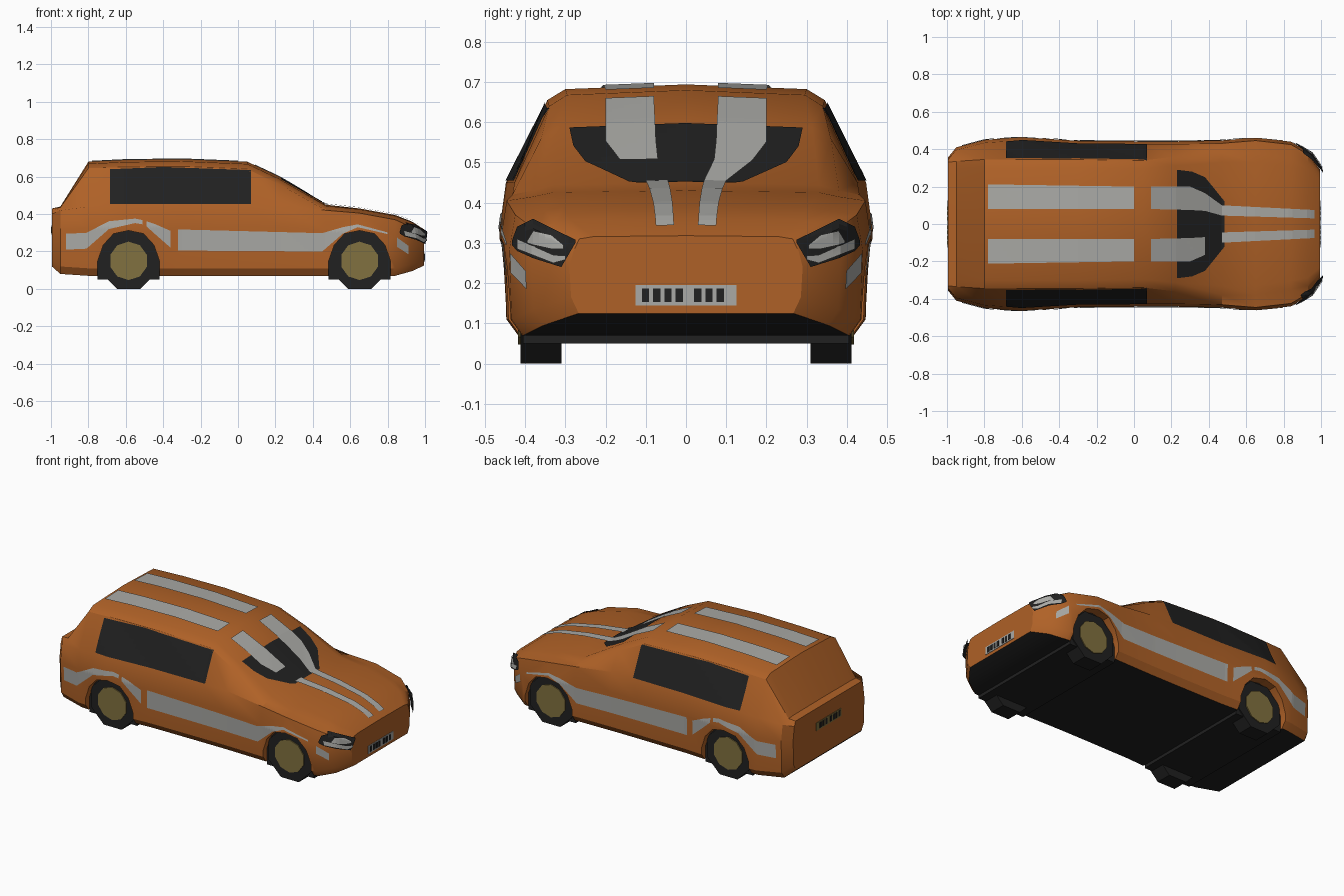
import bpy, bmesh, math
from mathutils import Vector
from mathutils.bvhtree import BVHTree

old = bpy.data.objects.get("Cube")
if old:
    bpy.data.objects.remove(old)


def material(name, r, g, b):
    m = bpy.data.materials.new(name)
    m.use_nodes = True
    m.diffuse_color = (r, g, b, 1)
    node = next(n for n in m.node_tree.nodes if n.type == 'BSDF_PRINCIPLED')
    node.inputs["Base Color"].default_value = (r, g, b, 1)
    node.inputs["Roughness"].default_value = 0.7
    return m


ORANGE = material("orange paint", 0.43, 0.12, 0.02)
BLACK = material("black", 0.015, 0.015, 0.015)
GREY = material("light grey", 0.40, 0.40, 0.38)
GOLD = material("dull gold", 0.22, 0.165, 0.05)


def finish(name, bm, *mats):
    mesh = bpy.data.meshes.new(name)
    bm.to_mesh(mesh)
    bm.free()
    for m in mats:
        mesh.materials.append(m)
    ob = bpy.data.objects.new(name, mesh)
    bpy.context.collection.objects.link(ob)
    return ob


def prism(name, outline, y0, y1, mat):
    """Extrude an x-z outline along y."""
    bm = bmesh.new()
    a = [bm.verts.new((x, y0, z)) for x, z in outline]
    b = [bm.verts.new((x, y1, z)) for x, z in outline]
    bm.faces.new(a)
    bm.faces.new(b)
    for i in range(len(a)):
        j = (i + 1) % len(a)
        bm.faces.new((a[i], a[j], b[j], b[i]))
    bmesh.ops.recalc_face_normals(bm, faces=bm.faces)
    return finish(name, bm, mat)


def polygon(cx, cz, r, n):
    turn = math.pi / n
    return [(cx + r * math.cos(turn * (2 * i + 1)), cz + r * math.sin(turn * (2 * i + 1)))
            for i in range(n)]


def section(x, width, sill, belt, edge_y, edge_z, top):
    """Closed body cross-section, from the sill over the roof to the other sill."""
    rocker = sill + .04
    half = [(width * .92, sill), (width * .985, rocker),
            (width, rocker + .65 * (belt - rocker)), (width * .965, belt),
            (edge_y, edge_z), (edge_y * .87, edge_z + .7 * (top - edge_z))]
    ring = half + [(0, top)] + [(-y, z) for y, z in reversed(half)]
    return [Vector((x, y, z)) for y, z in ring]


# Body shell lofted along x: x, width, sill z, belt z, roof edge y and z, centre z
STATIONS = [
    (-.995, .355, .12, .40, .33, .43, .43),
    (-.95, .41, .08, .42, .335, .435, .44),
    (-.80, .45, .07, .44, .345, .645, .68),
    (-.60, .464, .07, .45, .345, .652, .69),
    (-.30, .445, .07, .45, .345, .655, .694),
    (.05, .442, .07, .45, .34, .64, .68),
    (.22, .442, .07, .45, .36, .56, .60),
    (.47, .447, .07, .42, .38, .43, .45),
    (.65, .462, .07, .405, .38, .415, .43),
    (.84, .44, .07, .37, .35, .38, .395),
    (.93, .385, .095, .33, .33, .35, .36),
    (.995, .29, .125, .28, .265, .31, .318),
]
bm = bmesh.new()
rings = [[bm.verts.new(p) for p in section(*s)] for s in STATIONS]
for a, b in zip(rings, rings[1:]):
    for i in range(len(a)):
        j = (i + 1) % len(a)
        f = bm.faces.new((a[i], a[j], b[j], b[i]))
        f.material_index = int(j == 0)      # the floor strip is black
bm.faces.new(rings[0])
bm.faces.new(rings[-1])
bmesh.ops.recalc_face_normals(bm, faces=bm.faces)
shell = BVHTree.FromBMesh(bm)
body = finish("body", bm, ORANGE, BLACK)

# Wheel arches, liners, tyres and hubs
HALF_ARCH = [(.165, .05), (.165, .15), (.135, .235), (.08, .295)]
ARCH = [(-x, z) for x, z in HALF_ARCH] + [(0, .312)] + HALF_ARCH[::-1]
SIDES = (("left", 1), ("right", -1))
for end, cx in (("rear", -.585), ("front", .65)):
    outline = [(cx + x, z) for x, z in ARCH]
    cutter = prism(end + "_arch_cutter", outline, -.6, .6, ORANGE)
    cutter.hide_render = True
    mod = body.modifiers.new(end + "_arch", 'BOOLEAN')
    mod.object = cutter
    mod.operation = 'DIFFERENCE'
    mod.solver = 'EXACT'
    bpy.context.view_layer.objects.active = body
    bpy.ops.object.modifier_apply(modifier=mod.name)
    bpy.data.objects.remove(cutter)
    prism(end + "_arch_liner", outline, -.405, .405, BLACK)
    for side, s in SIDES:
        name = end + "_" + side
        prism(name + "_tyre", polygon(cx, .15, .162, 8), s * .31, s * .412, BLACK)
        prism(name + "_hub", polygon(cx, .15, .103, 10), s * .38, s * .418, GOLD)

for ob in bpy.context.selected_objects:
    ob.select_set(False)
body.select_set(True)
bpy.context.view_layer.objects.active = body
bpy.ops.object.shade_smooth_by_angle(angle=math.radians(32))


def decal(name, stations, place, direction, mat, lift=.004, across=8):
    """Thin painted strip of (u, low, high) stations cast onto the shell."""
    d = Vector(direction)
    bm = bmesh.new()
    rows = []

    def row(u, lo, hi):
        pts = []
        for k in range(across + 1):
            p = Vector(place(u, lo + (hi - lo) * k / across))
            hit = shell.ray_cast(p - d * 3, d)[0] or shell.find_nearest(p)[0]
            pts.append(bm.verts.new(hit - d * lift))
        rows.append(pts)

    row(*stations[0])
    for a, b in zip(stations, stations[1:]):
        n = max(1, math.ceil(abs(b[0] - a[0]) / .02))
        for i in range(1, n + 1):
            row(*(p + (q - p) * i / n for p, q in zip(a, b)))
    for a, b in zip(rows, rows[1:]):
        for k in range(across):
            bm.faces.new((a[k], a[k + 1], b[k + 1], b[k]))
    bm.normal_update()
    if sum((f.normal for f in bm.faces), Vector()).dot(d) > 0:
        bmesh.ops.reverse_faces(bm, faces=bm.faces)
    return finish(name, bm, mat)


def side_decal(name, mat, *stations):
    for side, s in SIDES:
        decal(side + "_" + name, stations, lambda u, v: (u, s * .4, v), (0, -s, 0), mat)


def top_decal(name, s, *stations):
    decal(name, stations, lambda u, v: (u, s * v, .5), (0, 0, -1), GREY, .007)


def lamp_decal(name, mat, lift, *stations):
    for side, s in SIDES:
        decal(side + "_" + name, stations, lambda u, v: (.9, s * u, v), (-1, 0, 0), mat, lift)


# Windscreen and side windows
screen = [(x, -w, w) for x, w in ((.23, .29), (.31, .28), (.38, .25), (.485, .12))]
decal("windscreen", screen, lambda u, v: (u, v, .5), (0, 0, -1), BLACK, across=24)
side_decal("side_window", BLACK, (-.685, .455, .64), (-.4, .455, .652), (.07, .455, .635))

# Stripes along the sides
side_decal("rear_side_stripe", GREY, (-.92, .21, .295), (-.81, .215, .30),
           (-.69, .32, .362), (-.55, .352, .376), (-.51, .345, .368))
side_decal("rear_arch_stripe", GREY, (-.49, .335, .362), (-.44, .29, .345), (-.36, .22, .31))
side_decal("door_stripe", GREY, (-.32, .205, .318), (.45, .20, .298),
           (.56, .295, .33), (.64, .33, .345), (.80, .293, .302))
side_decal("bumper_stripe", GREY, (.85, .225, .275), (.912, .185, .23))

# Stripes over roof, windscreen and bonnet; the left screen stripe runs on to the bonnet
for side, s in SIDES:
    top_decal(side + "_roof_stripe", s, (-.78, .08, .212), (0, .08, .20))
    top_decal(side + "_screen_stripe", s, (.09, .08, .20), (.30, .075, .20), (.38, .07, .165))
    top_decal(side + "_bonnet_stripe", s, (.47, .045, .10), (.965, .03, .075))
top_decal("left_screen_stripe_taper", 1, (.38, .07, .165), (.47, .045, .10))

# Headlights
lamp_decal("headlight", BLACK, .02, (.275, .30, .308), (.31, .24, .325),
           (.38, .262, .36), (.42, .28, .34), (.433, .295, .305))
lamp_decal("upper_lamp", GREY, .025, (.305, .285, .295), (.335, .285, .32),
           (.38, .295, .33), (.395, .30, .305))
lamp_decal("lower_lamp", GREY, .025, (.30, .258, .268), (.33, .25, .27), (.42, .285, .31))


# Number plates with plain dark bars
def slab(name, x, z0, z1, y, half_width, depth, mat):
    outline = [(x - depth, z0), (x + depth, z0), (x + depth, z1), (x - depth, z1)]
    prism(name, outline, y - half_width, y + half_width, mat)


for end, x, z, mat in (("front", .995, .145, GREY), ("rear", -.995, .29, GOLD)):
    slab(end + "_plate", x, z, z + .05, 0, .125, .003, mat)
    for i in range(7):
        y = -.101 + .028 * i + (.018 if i > 3 else 0)
        slab(f"{end}_plate_bar_{i + 1}", x, z + .008, z + .042, y, .009, .005, BLACK)
